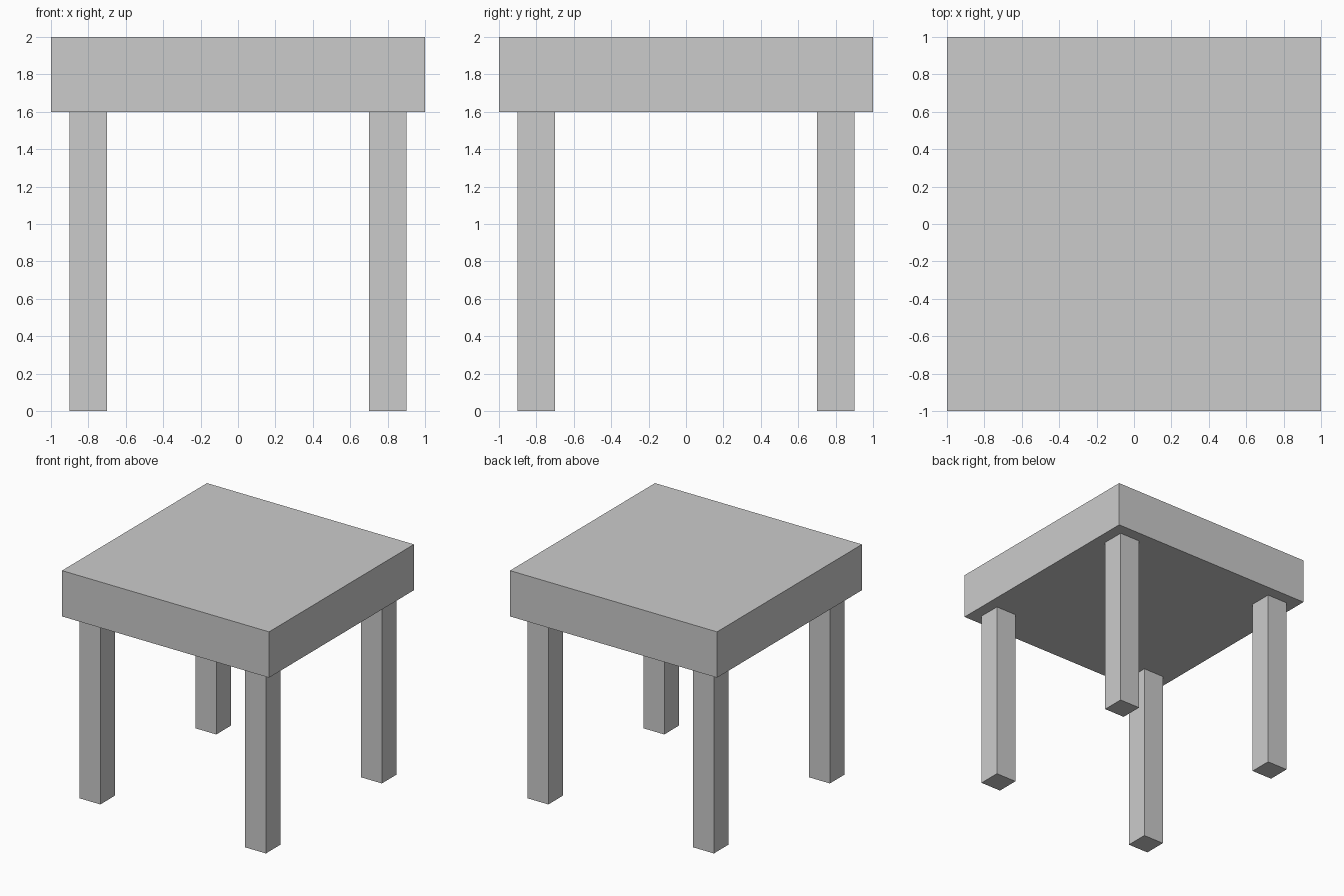
import bpy

if "Cube" in bpy.data.objects:
    bpy.data.objects.remove(bpy.data.objects["Cube"])


def box(name, center, size):
    bpy.ops.mesh.primitive_cube_add(size=1, location=center)
    obj = bpy.context.object
    obj.name = name
    obj.scale = size
    bpy.ops.object.transform_apply(location=False, rotation=False, scale=True)
    return obj


# Thick square top
box("table_top", (0, 0, 1.8), (2, 2, 0.4))

# Four square legs, inset from the corners
for side, x in (("left", -0.8), ("right", 0.8)):
    for end, y in (("front", -0.8), ("back", 0.8)):
        box(f"{end}_{side}_leg", (x, y, 0.8), (0.2, 0.2, 1.6))
